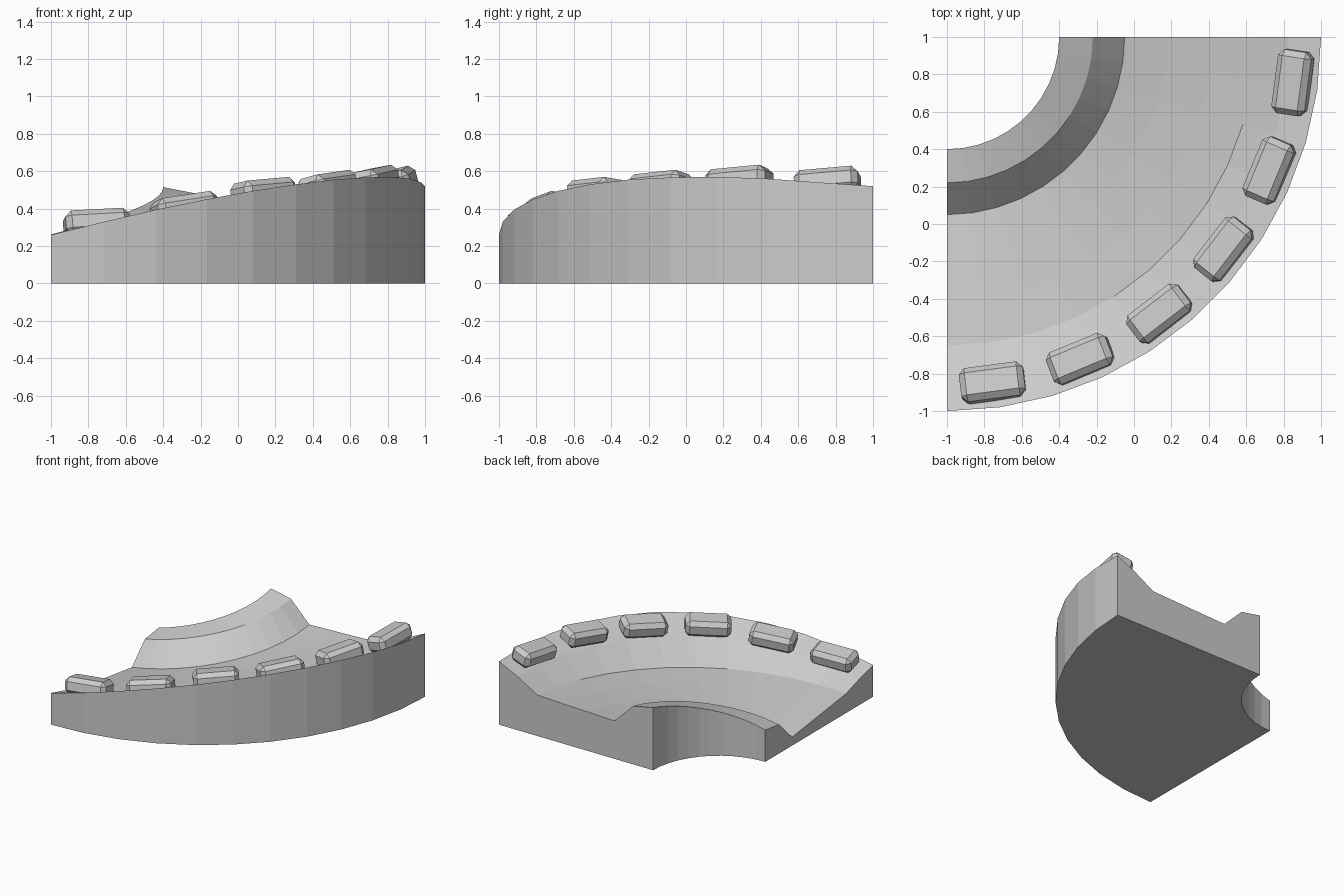
import bpy, bmesh, math
from mathutils import Matrix, Vector

if "Cube" in bpy.data.objects:
    bpy.data.objects.remove(bpy.data.objects["Cube"])

SEG = 11                      # segments around the quarter turn
CX, CY = -1.0, 1.0            # centre of the turn

# outer rim height at each step of the turn
RIM = [.26, .33, .395, .45, .495, .53, .555, .567, .57, .56, .54, .52]
# cross-section: radius, height at the low end, height at the high end
PROFILE = [(.60, .262, .515), (.78, .238, .48), (.95, .07, .312),
           (1.18, .10, .32), (1.42, .13, .328), (1.65, .16, .337)]


def polar(r, t, z):
    return Vector((CX + r * math.sin(t), CY - r * math.cos(t), z))


def finish(name, bm):
    bmesh.ops.recalc_face_normals(bm, faces=bm.faces)
    me = bpy.data.meshes.new(name)
    bm.to_mesh(me)
    bm.free()
    ob = bpy.data.objects.new(name, me)
    bpy.context.collection.objects.link(ob)
    return ob


# banked track: rising cross-section swept around the quarter turn
bm = bmesh.new()
rings = []
for i in range(SEG + 1):
    f = i / SEG
    t = f * math.pi / 2
    pts = [(r, a + (b - a) * f) for r, a, b in PROFILE]
    lip = pts[-1][1]
    pts += [(1.83, lip + (RIM[i] - lip) * .56), (2.0, RIM[i])]
    loop = [(.60, 0)] + pts + [(2.0, 0)]
    rings.append([bm.verts.new(polar(r, t, z)) for r, z in loop])
n = len(rings[0])
for a, b in zip(rings, rings[1:]):
    for j in range(n):
        k = (j + 1) % n
        bm.faces.new((a[j], a[k], b[k], b[j]))
bm.faces.new(rings[0])
bm.faces.new(rings[-1])
finish("banked_track", bm)

# chamfered kerb stones along the outer rim: top height, slope, inward lean (degrees)
STONES = [(.405, 3, 12), (.495, 8, 10), (.57, 4, 8),
          (.608, 5, 12), (.635, 5, 10), (.63, 5, 14)]
for i, (top, slope, lean) in enumerate(STONES):
    t = math.radians(7.5 + 15 * i)
    bm = bmesh.new()
    bmesh.ops.create_cube(bm, size=1)
    bmesh.ops.scale(bm, vec=(.345, .185, .13), verts=bm.verts)
    bmesh.ops.bevel(bm, geom=bm.edges[:], offset=.032, segments=1,
                    affect='EDGES', profile=.5)
    rot = (Matrix.Rotation(t, 4, 'Z')
           @ Matrix.Rotation(math.radians(-slope), 4, 'Y')
           @ Matrix.Rotation(math.radians(-lean), 4, 'X'))
    bmesh.ops.transform(bm, matrix=rot, verts=bm.verts)
    high = max(v.co.z for v in bm.verts)
    bmesh.ops.translate(bm, vec=polar(1.865, t, top - high), verts=bm.verts)
    finish(f"kerb_stone_{i + 1}", bm)
